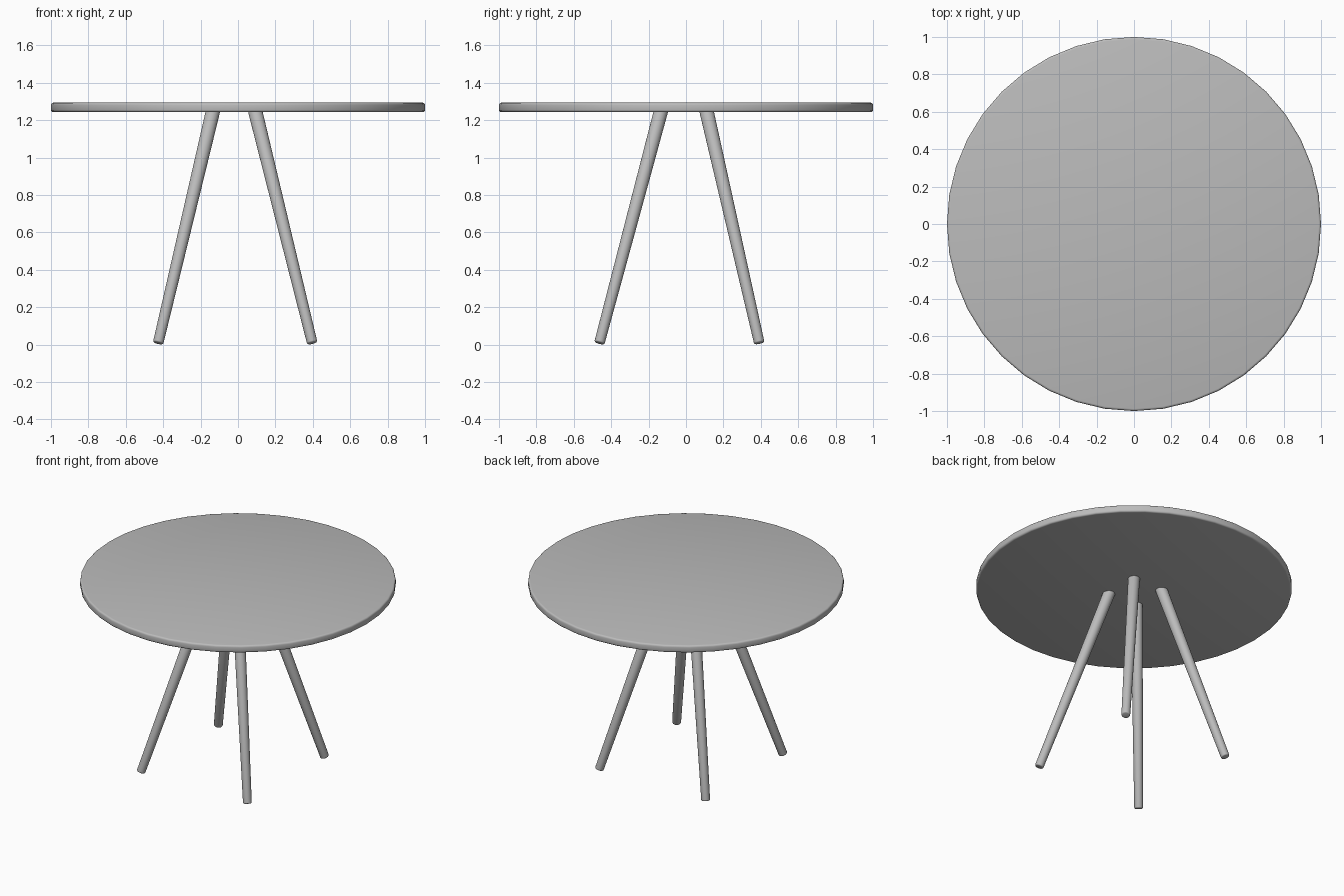
import bpy
import math
from mathutils import Vector

old = bpy.data.objects.get("Cube")
if old:
    bpy.data.objects.remove(old, do_unlink=True)

# Single grey finish
grey = bpy.data.materials.new("plain_grey")
grey.use_nodes = True
colour = (0.5, 0.5, 0.5, 1)
grey.diffuse_color = colour
grey.node_tree.nodes["Principled BSDF"].inputs["Base Color"].default_value = colour


def finish(obj, name, bevel, segments):
    """Name, colour, round the rims and smooth the part."""
    obj.name = name
    obj.data.name = name
    obj.data.materials.append(grey)
    mod = obj.modifiers.new("rounded_rims", 'BEVEL')
    mod.width = bevel
    mod.segments = segments
    mod.limit_method = 'ANGLE'
    mod.angle_limit = math.radians(40)
    bpy.ops.object.modifier_apply(modifier=mod.name)
    bpy.ops.object.shade_smooth_by_angle(angle=math.radians(40))


def add_leg(name, foot, top):
    """Tapered round leg from foot to top, ends square to its axis."""
    foot, top = Vector(foot), Vector(top)
    axis = top - foot
    bpy.ops.mesh.primitive_cone_add(
        vertices=24, radius1=0.028, radius2=0.038, depth=axis.length,
        location=(foot + top) / 2,
        rotation=axis.to_track_quat('Z', 'Y').to_euler())
    finish(bpy.context.object, name, 0.008, 3)


# Round tabletop
TOP, UNDERSIDE = 1.293, 1.243
bpy.ops.mesh.primitive_cylinder_add(
    vertices=40, radius=1, depth=TOP - UNDERSIDE,
    location=(0, 0, (TOP + UNDERSIDE) / 2))
finish(bpy.context.object, "tabletop", 0.012, 3)

# Four splayed legs; each side gives (foot, top) offsets along its axis
sides_x = {"right": (-0.427, -0.132), "left": (0.397, 0.09)}
sides_y = {"front": (-0.463, -0.132), "back": (0.392, 0.108)}
for y_name, (foot_y, top_y) in sides_y.items():
    for x_name, (foot_x, top_x) in sides_x.items():
        add_leg(f"{y_name}_{x_name}_leg",
                (foot_x, foot_y, 0.008), (top_x, top_y, 1.256))
